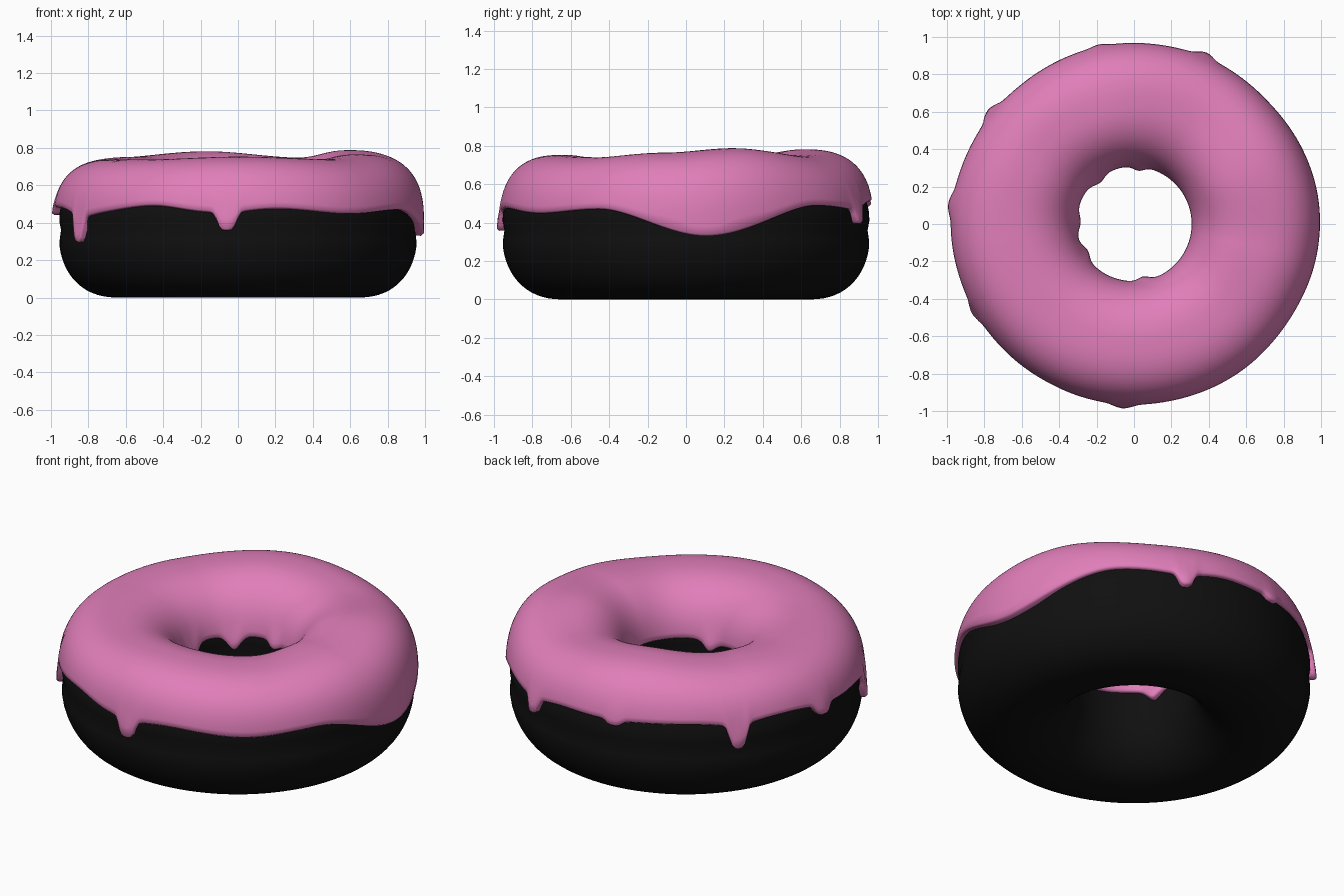
import bpy, math

if "Cube" in bpy.data.objects:
    bpy.data.objects.remove(bpy.data.objects["Cube"])

# ---- helpers ----
def material(name, col):
    m = bpy.data.materials.new(name)
    m.diffuse_color = (*col, 1)
    m.use_nodes = True
    m.node_tree.nodes["Principled BSDF"].inputs["Base Color"].default_value = m.diffuse_color
    return m

def around(keys, deg):
    """Smooth periodic interpolation of (angle, value) keys."""
    deg %= 360
    ks = [(keys[-1][0] - 360, keys[-1][1])] + keys + [(keys[0][0] + 360, keys[0][1])]
    for (a, va), (b, vb) in zip(ks, ks[1:]):
        if a <= deg <= b:
            t = (deg - a) / (b - a)
            return va + (vb - va) * t * t * (3 - 2 * t)

def drip(deg, centre, width, power=4):
    d = (deg - centre + 180) % 360 - 180
    return math.exp(-abs(d / width) ** power)

def spow(v, p):
    return math.copysign(abs(v) ** p, v)

def ring_mesh(name, columns, closed, mat):
    """Skin profile columns that run around the z axis."""
    n, m = len(columns), len(columns[0])
    verts = [p for c in columns for p in c]
    faces = []
    for i in range(n):
        j = (i + 1) % n
        for k in range(m if closed else m - 1):
            l = (k + 1) % m
            faces.append((i * m + k, j * m + k, j * m + l, i * m + l))
    me = bpy.data.meshes.new(name)
    me.from_pydata(verts, [], faces)
    me.materials.append(mat)
    me.polygons.foreach_set("use_smooth", [True] * len(faces))
    me.update()
    ob = bpy.data.objects.new(name, me)
    bpy.context.collection.objects.link(ob)
    return ob

black = material("black dough", (0.005, 0.005, 0.005))
pink = material("pink icing", (0.75, 0.21, 0.49))
MID = 0.64   # radius of the ring's centre line

# ---- dough: squashed ring with a pinched waist ----
cols = []
for i in range(96):
    t = 2 * math.pi * i / 96
    col = []
    for k in range(64):
        p = 2 * math.pi * k / 64
        z = 0.36 + 0.36 * spow(math.sin(p), 2 / 2.3)
        a = 0.32 * spow(math.cos(p), 2 / 2.3)
        a -= math.copysign(0.014, a) * math.exp(-((z - 0.355) / 0.045) ** 2)
        r = MID + a
        col.append((r * math.cos(t), r * math.sin(t), z))
    cols.append(col)
ring_mesh("dough", cols, True, black)

# ---- icing: shell over the top half, wavy edge with drips ----
top_z = [(22, .788), (60, .748), (105, .782), (150, .752), (185, .74),
         (225, .738), (270, .753), (315, .74), (350, .765)]
rim_r = [(5, .995), (45, .975), (90, .975), (130, .968), (175, .985),
         (225, .97), (270, .968), (315, .975)]
edge_z = [(6, .34), (45, .50), (61, .49), (85, .52), (124, .53), (160, .53),
          (190, .49), (215, .46), (242, .50), (258, .475), (282, .485),
          (308, .458), (332, .48)]
outer_drips = [(67, 3, .09), (101, 3, .03), (142, 3.2, .15), (174, 3.5, .06),
               (209, 3, .16), (266.5, 3.4, .11)]
inner_z = [(20, .47), (60, .45), (100, .47), (150, .47), (230, .46), (270, .44), (310, .46)]
inner_drips = [(85, 8, .03), (129, 9, .07), (178, 10, .06), (210, 9, .06), (280, 8, .04)]
Z0, STEPS, N = 0.40, 44, 360

cols = []
for i in range(N):
    deg = 360 * i / N
    t = math.radians(deg)
    h = around(top_z, deg) - Z0
    bump = 0.0
    ze = around(edge_z, deg)
    for c, w, d in outer_drips:
        ze -= d * (0.85 * drip(deg, c, w) + 0.15 * drip(deg, c, 2.5 * w, 2))
        bump += 0.02 * min(1, d / .08) * drip(deg, c, w, 2)
    zi = around(inner_z, deg)
    ibump = 0.0
    for c, w, d in inner_drips:
        zi -= d * drip(deg, c, w, 2)
        ibump += 0.02 * drip(deg, c, w, 2)
    ao, ai = around(rim_r, deg) - MID, 0.335
    no, ni = 2.6, 2.3
    p0 = math.asin(spow((ze - Z0) / h, no / 2))
    p1 = math.pi - math.asin(spow((zi - Z0) / h, ni / 2))
    col = []
    for k in range(STEPS + 1):
        p = p0 + (p1 - p0) * k / STEPS
        outer = math.cos(p) >= 0
        n = no if outer else ni
        z = Z0 + h * spow(math.sin(p), 2 / n)
        r = MID + (ao if outer else ai) * spow(math.cos(p), 2 / n)
        if outer:   # drips swell near the edge
            r += bump * math.exp(-((z - ze) / 0.1) ** 2)
        else:
            r -= ibump * math.exp(-((z - zi) / 0.08) ** 2)
        col.append((r, z))
    # rounded lips turning into the dough
    (ro, zo), (ri, zn) = col[0], col[-1]
    col = [(0.93, zo - .006), (ro - .012, zo - .010)] + col
    col += [(ri + .010, zn - .010), (0.35, zn - .006)]
    cols.append([(r * math.cos(t), r * math.sin(t), z) for r, z in col])
ring_mesh("icing", cols, False, pink)
